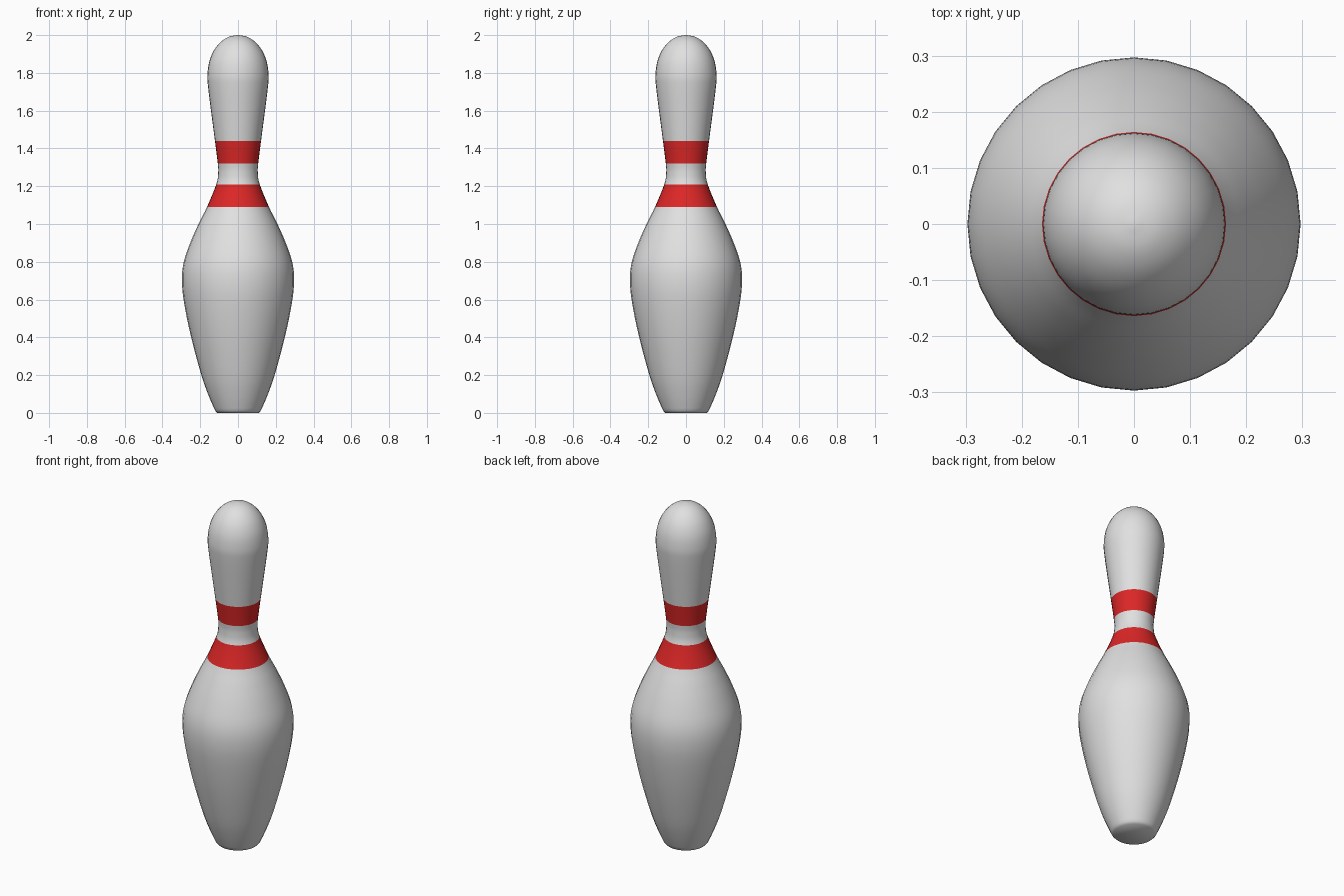
import bpy, bmesh, math

if "Cube" in bpy.data.objects:
    bpy.data.objects.remove(bpy.data.objects["Cube"])

SIDES = 32
STEPS = 4
RED_BANDS = [(1.09, 1.21), (1.32, 1.44)]

# Half profile: (radius, height)
profile = [(0.121, 0.012), (0.155, 0.09), (0.194, 0.20), (0.248, 0.40), (0.285, 0.58), (0.297, 0.70),
           (0.287, 0.80), (0.249, 0.91), (0.204, 1.01), (0.164, 1.09), (0.115, 1.21),
           (0.105, 1.27), (0.107, 1.32), (0.122, 1.44), (0.143, 1.60), (0.159, 1.73),
           (0.162, 1.79), (0.152, 1.86), (0.127, 1.92), (0.090, 1.965), (0.048, 1.991),
           (0.006, 2.0)]


def smooth(points):
    """Catmull-Rom curve through the points."""
    out = []
    for i in range(len(points) - 1):
        a, b = points[max(i - 1, 0)], points[i]
        c, d = points[i + 1], points[min(i + 2, len(points) - 1)]
        for s in range(STEPS):
            t = s / STEPS
            out.append(tuple(0.5 * (2 * q + (r - p) * t + (2 * p - 5 * q + 4 * r - w) * t * t
                                    + (3 * q - p - 3 * r + w) * t ** 3)
                             for p, q, r, w in zip(a, b, c, d)))
    out.append(points[-1])
    return out


def material(name, color):
    m = bpy.data.materials.new(name)
    m.diffuse_color = (*color, 1)
    m.use_nodes = True
    m.node_tree.nodes["Principled BSDF"].inputs["Base Color"].default_value = m.diffuse_color
    return m


# Lathe the body, with a small rounded foot edge
rings_profile = [(0.110, 0.0)] + smooth(profile)
bm = bmesh.new()
rings = []
for r, z in rings_profile:
    rings.append([bm.verts.new((r * math.cos(2 * math.pi * k / SIDES),
                                r * math.sin(2 * math.pi * k / SIDES), z))
                  for k in range(SIDES)])
for lo, hi in zip(rings, rings[1:]):
    for k in range(SIDES):
        n = (k + 1) % SIDES
        bm.faces.new((lo[k], lo[n], hi[n], hi[k]))
bm.faces.new(rings[0][::-1])
bm.faces.new(rings[-1])

# Red neck bands by height
for f in bm.faces:
    z = f.calc_center_median().z
    f.material_index = int(any(a < z < b for a, b in RED_BANDS))
    f.smooth = True

mesh = bpy.data.meshes.new("bowling_pin")
bm.to_mesh(mesh)
bm.free()
mesh.materials.append(material("white", (0.74, 0.75, 0.74)))
mesh.materials.append(material("red", (0.72, 0.02, 0.02)))
pin = bpy.data.objects.new("bowling_pin", mesh)
bpy.context.collection.objects.link(pin)
bpy.context.view_layer.objects.active = pin
pin.select_set(True)
bpy.ops.object.shade_smooth_by_angle(angle=math.radians(60))
